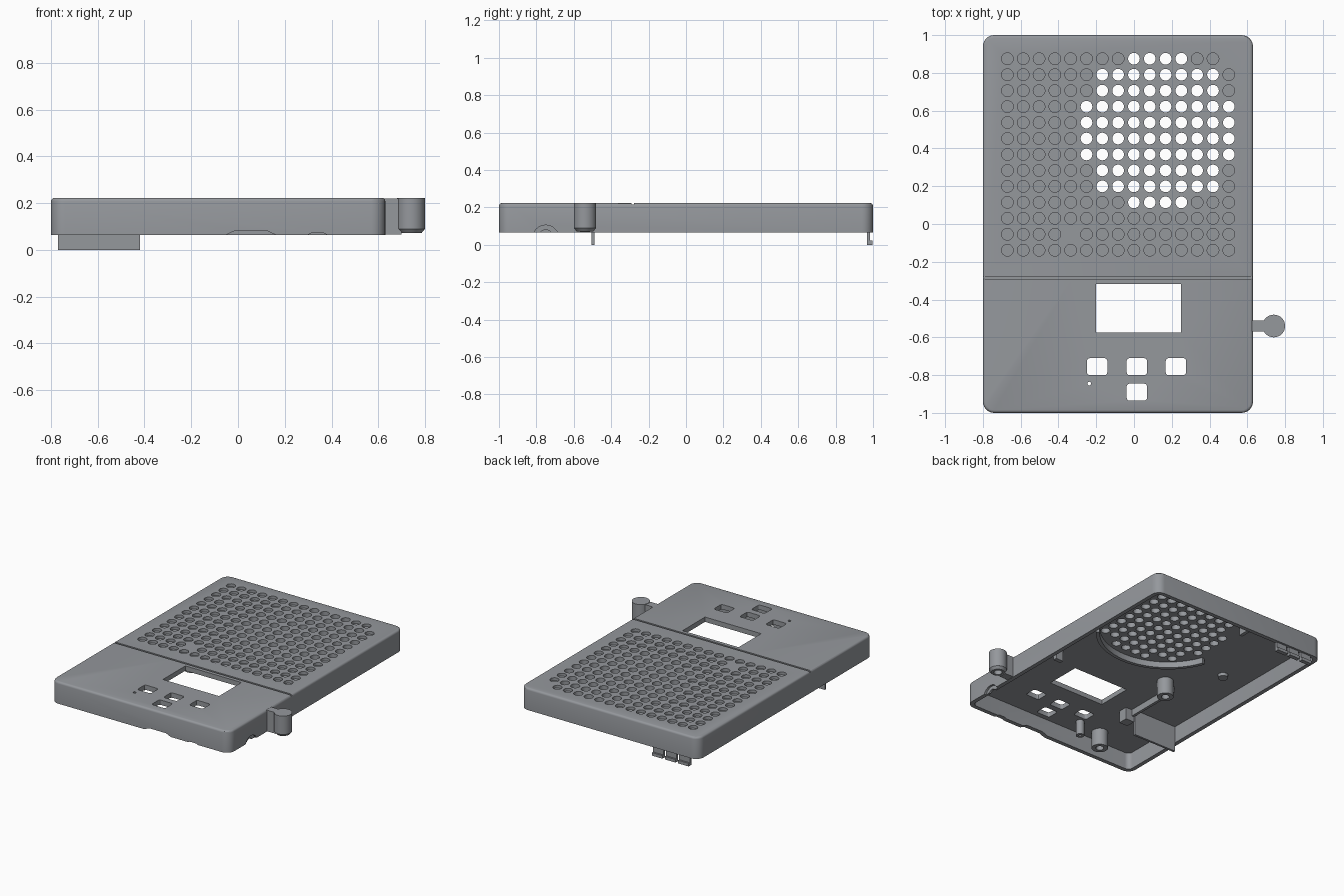
import bpy, bmesh, math
from mathutils import Matrix, Vector

cube = bpy.data.objects.get("Cube")
if cube:
    bpy.data.objects.remove(cube)

grey = bpy.data.materials.new("grey_plastic")
COLOR = (0.30, 0.314, 0.335, 1)
grey.diffuse_color = COLOR
grey.use_nodes = True
grey.node_tree.nodes["Principled BSDF"].inputs["Base Color"].default_value = COLOR

RIM, CEIL, TOP = 0.065, 0.188, 0.223
ROOT = CEIL + 0.01


def finish(name, bm):
    bmesh.ops.recalc_face_normals(bm, faces=bm.faces)
    mesh = bpy.data.meshes.new(name)
    bm.to_mesh(mesh)
    bm.free()
    mesh.materials.append(grey)
    ob = bpy.data.objects.new(name, mesh)
    bpy.context.collection.objects.link(ob)
    return ob


def prism(bm, pts, z0, z1):
    """Extrude an xy outline between two heights."""
    face = bm.faces.new([bm.verts.new((x, y, z0)) for x, y in pts])
    up = bmesh.ops.extrude_face_region(bm, geom=[face])["geom"]
    verts = [g for g in up if isinstance(g, bmesh.types.BMVert)]
    bmesh.ops.translate(bm, verts=verts, vec=(0, 0, z1 - z0))
    return [f for f in up if isinstance(f, bmesh.types.BMFace)][0]


def rounded(x0, x1, y0, y1, r, n=6):
    pts = []
    corners = [(x1 - r, y1 - r), (x0 + r, y1 - r), (x0 + r, y0 + r), (x1 - r, y0 + r)]
    for k, (cx, cy) in enumerate(corners):
        for i in range(n + 1):
            a = math.pi / 2 * (k + i / n)
            pts.append((cx + r * math.cos(a), cy + r * math.sin(a)))
    return pts


def box(bm, x0, x1, y0, y1, z0, z1):
    prism(bm, [(x0, y0), (x1, y0), (x1, y1), (x0, y1)], z0, z1)


def rod(bm, x, y, r, z0, z1, r_low=None, n=24):
    m = Matrix.Translation((x, y, (z0 + z1) / 2))
    bmesh.ops.create_cone(bm, cap_ends=True, segments=n, radius1=r_low or r,
                          radius2=r, depth=z1 - z0, matrix=m)


def cut(ob, bm):
    cutter = finish("cutter", bm)
    cutter.hide_render = True
    mod = ob.modifiers.new("cut", "BOOLEAN")
    mod.operation, mod.solver, mod.object = "DIFFERENCE", "EXACT", cutter
    bpy.context.view_layer.objects.active = ob
    bpy.ops.object.modifier_apply(modifier=mod.name)
    bpy.data.objects.remove(cutter)


def smooth(ob):
    bpy.ops.object.select_all(action="DESELECT")
    ob.select_set(True)
    bpy.context.view_layer.objects.active = ob
    bpy.ops.object.shade_smooth_by_angle(angle=math.radians(30))


# Case shell with a softened top edge
bm = bmesh.new()
top = prism(bm, rounded(-0.8, 0.63, -1, 1, 0.06), RIM, TOP)
bmesh.ops.bevel(bm, geom=list(top.edges), offset=0.015, segments=3,
                profile=0.5, affect="EDGES")
case = finish("case_shell", bm)
bm = bmesh.new()
prism(bm, rounded(-0.77, 0.60, -0.97, 0.97, 0.035), 0, CEIL)
cut(case, bm)

# Grille: open holes in front of the speaker, shallow dimples elsewhere
bm = bmesh.new()
for col in range(15):
    for row in range(13):
        x, y = -0.67 + 0.0837 * col, 0.875 - 0.0845 * row
        if (col, row) in {(14, 0), (4, 11)}:
            continue
        is_open = math.hypot(x - 0.125, y - 0.49) < 0.426
        rod(bm, x, y, 0.031, CEIL - 0.03 if is_open else 0.203, TOP + 0.03)

# Screen window, button openings, indicator hole and dividing groove
box(bm, -0.2, 0.25, -0.575, -0.317, 0.15, 0.3)
for x, y in [(-0.195, -0.755), (0.015, -0.755), (0.222, -0.755), (0.015, -0.89)]:
    prism(bm, rounded(x - 0.054, x + 0.054, y - 0.045, y + 0.045, 0.015, 3), 0.15, 0.3)
rod(bm, -0.237, -0.845, 0.01, 0.15, 0.3, n=12)
box(bm, -0.9, 0.9, -0.291, -0.277, 0.214, 0.3)
cut(case, bm)

# Cable notches: stepped round one in the side, two low ones in the front
bm = bmesh.new()
for x, r, depth in [(0.66, 0.07, 0.09), (0.62, 0.035, 0.12)]:
    low = RIM - 0.02 if r < 0.05 else RIM - 0.03
    m = Matrix.Translation((x, -0.75, low)) @ Matrix.Rotation(math.pi / 2, 4, "Y")
    bmesh.ops.create_cone(bm, cap_ends=True, segments=32, radius1=r, radius2=r,
                          depth=depth, matrix=m)
    if r > 0.05:
        cut(case, bm)
        bm = bmesh.new()
cut(case, bm)
bm = bmesh.new()
for x, half, h in [(0.055, 0.105, 0.017), (0.34, 0.04, 0.007)]:
    outline = [(-half, -0.02), (-half, 0), (-half * 0.65, h), (half * 0.65, h),
               (half, 0), (half, -0.02)]
    face = bm.faces.new([bm.verts.new((x + a, -1.1, RIM + b)) for a, b in outline])
    ext = bmesh.ops.extrude_face_region(bm, geom=[face])["geom"]
    bmesh.ops.translate(bm, vec=Vector((0, 0.15, 0)),
                        verts=[v for v in ext if isinstance(v, bmesh.types.BMVert)])
cut(case, bm)
smooth(case)

# Side lug on a short neck
bm = bmesh.new()
box(bm, 0.615, 0.70, -0.568, -0.512, RIM + 0.002, TOP - 0.003)
smooth(finish("lug_neck", bm))
bm = bmesh.new()
rod(bm, 0.74, -0.54, 0.06, 0.09, TOP, n=32)
lug = finish("side_lug", bm)
bm = bmesh.new()
rod(bm, 0.74, -0.54, 0.06, 0.072, 0.0905, r_low=0.045, n=32)
tip = finish("lug_tip", bm)
for part in (lug, tip):
    bm = bmesh.new()
    rod(bm, 0.74, -0.54, 0.028, 0, 0.16)
    cut(part, bm)
    smooth(part)

# Hollow posts under the top plate
posts = [("screw_post_middle", -0.325, -0.06, 0.055, 0.027, RIM),
         ("screw_post_front", -0.43, -0.87, 0.055, 0.027, RIM),
         ("indicator_tube", -0.237, -0.845, 0.028, 0.01, 0.08),
         ("locating_stub", -0.57, 0.25, 0.035, 0.018, 0.165)]
for name, x, y, r, hole, z in posts:
    bm = bmesh.new()
    rod(bm, x, y, r, z, ROOT)
    post = finish(name, bm)
    bm = bmesh.new()
    rod(bm, x, y, hole, 0, 0.3 if "tube" in name else 0.16)
    cut(post, bm)
    smooth(post)

# Curved fence around the speaker
bm = bmesh.new()
arc = [math.radians(200 + 122 * i / 32) for i in range(33)]
outline = [(0.12 + r * math.cos(a), 0.5 + r * math.sin(a))
           for r, angles in ((0.485, arc), (0.46, arc[::-1])) for a in angles]
prism(bm, outline, 0.145, ROOT)
smooth(finish("speaker_fence", bm))

# Speaker clips, battery bay walls and rear hooks
parts = [("speaker_clip_side", 0.47, 0.53, -0.21, -0.18, 0.10, ROOT),
         ("speaker_clip_back", -0.26, -0.235, 0.82, 0.93, 0.12, ROOT),
         ("battery_front_wall", -0.77, -0.42, -0.506, -0.49, 0, ROOT),
         ("battery_side_wall", -0.42, -0.40, -0.506, -0.08, 0.14, ROOT),
         ("battery_wall_block", -0.42, -0.35, -0.57, -0.50, 0.10, ROOT)]
for name, *dims in parts:
    bm = bmesh.new()
    box(bm, *dims)
    finish(name, bm)
for i in range(3):
    x = -0.72 + 0.105 * i
    bm = bmesh.new()
    box(bm, x, x + 0.085, 0.968, 0.985, 0, 0.09)
    box(bm, x, x + 0.085, 0.98, 0.998, 0, 0.022)
    finish(f"rear_hook_{i + 1}", bm)
